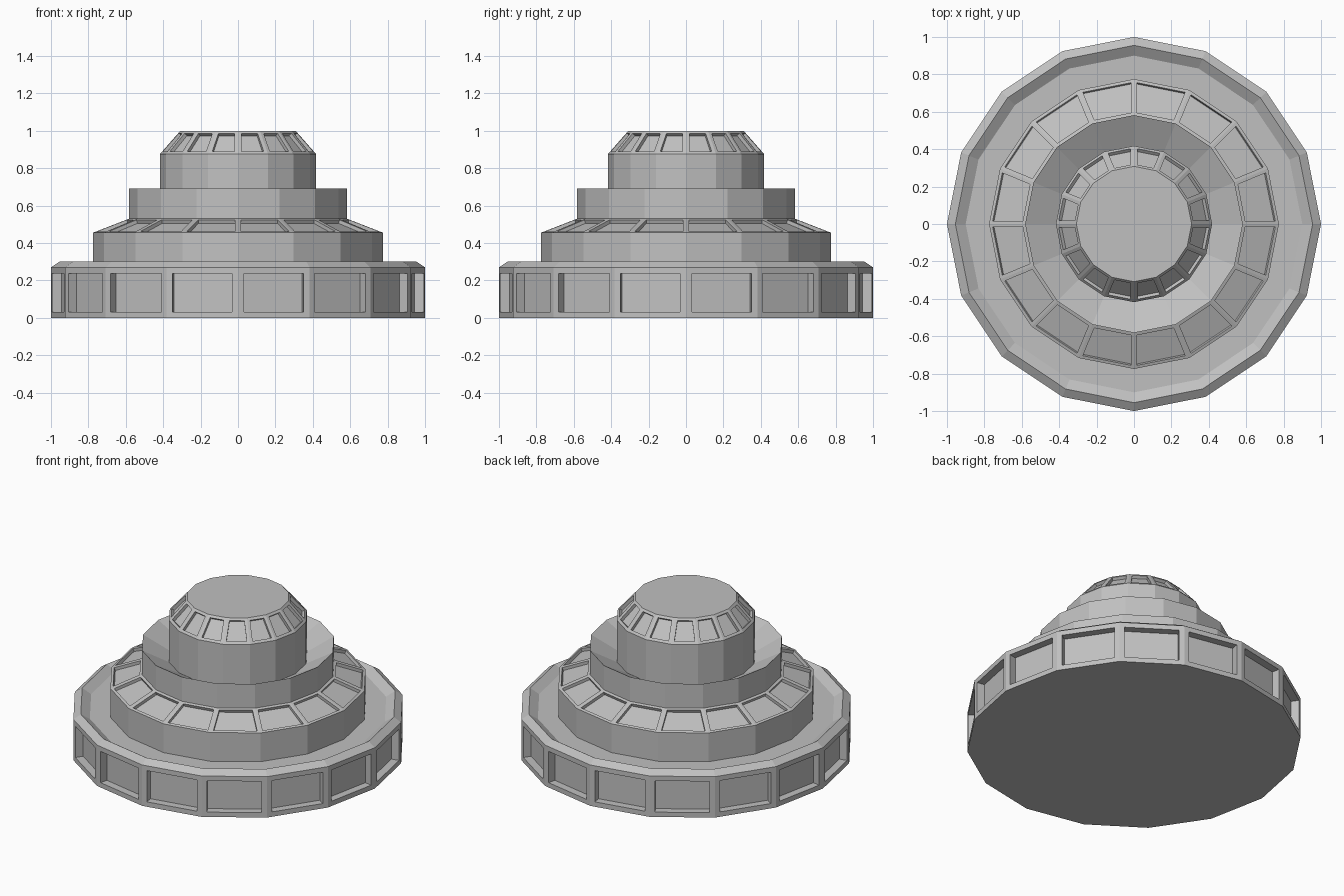
import bpy, bmesh, math
from mathutils import Vector

SIDES = 16

cube = bpy.data.objects.get("Cube")
if cube:
    bpy.data.objects.remove(cube, do_unlink=True)

grey = bpy.data.materials.new("plain grey")
grey.use_nodes = True
colour = (0.53, 0.53, 0.53, 1)
grey.diffuse_color = colour
grey.node_tree.nodes["Principled BSDF"].inputs["Base Color"].default_value = colour


def ring_part(name, profile, panel_band=None, margin=0, depth=0, floor=False, lid=False):
    """Turn a (radius, height) profile into a faceted ring; recess one panel per side."""
    bm = bmesh.new()
    rings = []
    for r, z in profile:
        angles = [math.tau * i / SIDES for i in range(SIDES)]
        rings.append([bm.verts.new((r * math.cos(a), r * math.sin(a), z)) for a in angles])
    bands = []
    for low, high in zip(rings, rings[1:]):
        band = []
        for i in range(SIDES):
            j = (i + 1) % SIDES
            band.append(bm.faces.new((low[i], low[j], high[j], high[i])))
        bands.append(band)
    if floor:
        bm.faces.new(rings[0][::-1])
    if lid:
        bm.faces.new(rings[-1])
    bm.normal_update()

    # Straight-walled recessed panels
    if panel_band is not None:
        panels = bands[panel_band]
        bmesh.ops.inset_individual(bm, faces=panels, thickness=margin, use_even_offset=True)
        bm.normal_update()
        for face in bmesh.ops.extrude_discrete_faces(bm, faces=panels)["faces"]:
            face.normal_update()
            shift = Vector(face.normal) * -depth
            bmesh.ops.translate(bm, verts=face.verts[:], vec=shift)

    mesh = bpy.data.meshes.new(name)
    bm.to_mesh(mesh)
    bm.free()
    mesh.materials.append(grey)
    obj = bpy.data.objects.new(name, mesh)
    bpy.context.collection.objects.link(obj)
    return obj


# Wide base with side panels, bevelled rim and sunken walkway
ring_part("base", [(1, 0), (1, 0.27), (0.955, 0.3), (0.9, 0.265), (0.775, 0.265)],
          panel_band=0, margin=0.032, depth=0.05, floor=True)

# Lower tier with a panelled sloping roof
ring_part("lower_tier", [(0.775, 0.265), (0.775, 0.455), (0.582, 0.53)],
          panel_band=1, margin=0.017, depth=0.02)

# Middle tier whose top dips towards the centre
ring_part("middle_tier", [(0.582, 0.53), (0.582, 0.69), (0.418, 0.6)])

# Upper tower with slanted windows and a flat lid
ring_part("upper_tower", [(0.418, 0.6), (0.418, 0.875), (0.308, 1)],
          panel_band=1, margin=0.018, depth=0.02, lid=True)
